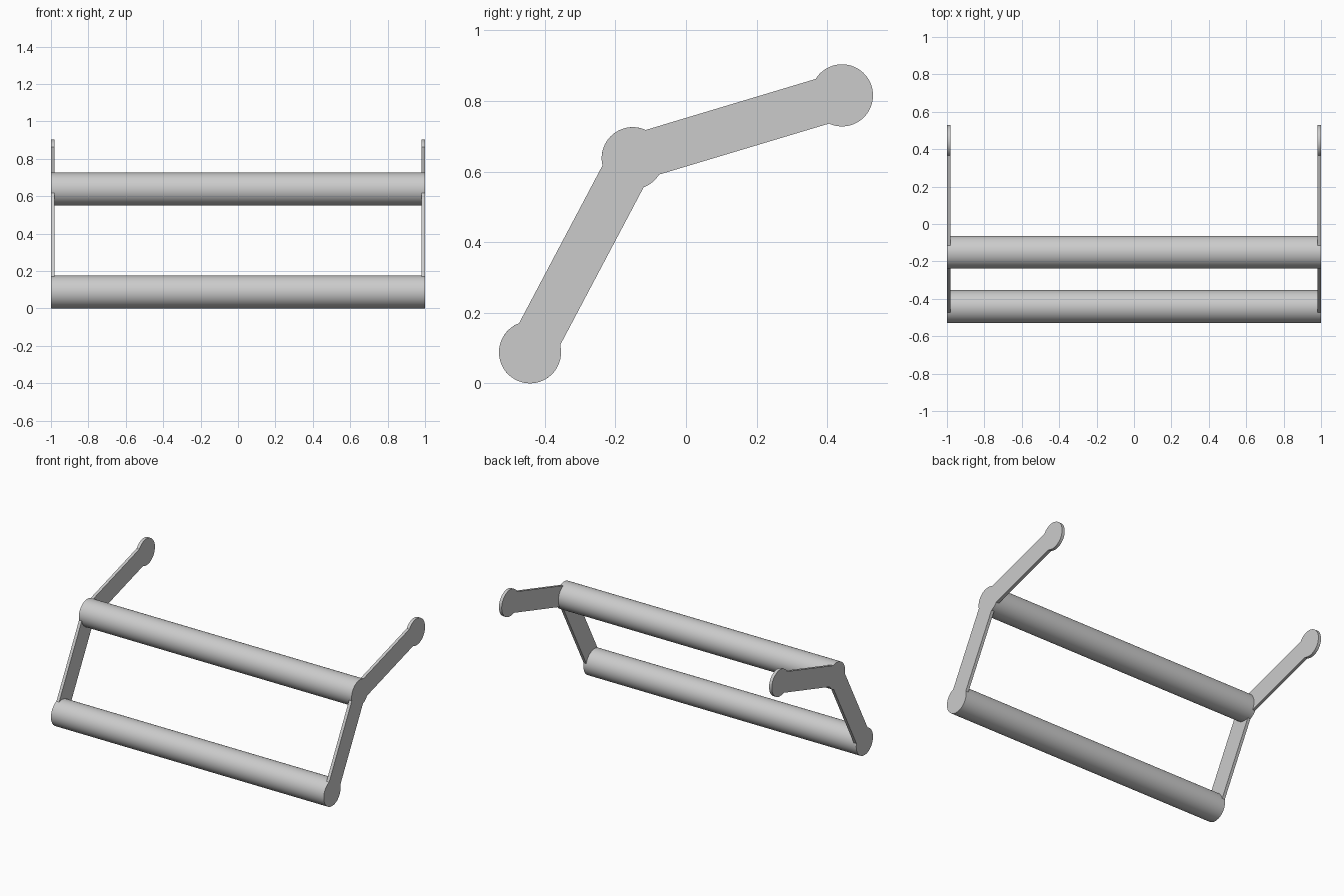
import bpy, bmesh
from math import asin, atan2, cos, sin, radians, degrees, pi

if "Cube" in bpy.data.objects:
    bpy.data.objects.remove(bpy.data.objects["Cube"])

# Joint centres (y, z) seen from the side
LOW, MID, TOP = (-0.442, 0.088), (-0.151, 0.638), (0.442, 0.816)
R, HALF_W, THICK = 0.088, 0.066, 0.02


def smooth(obj):
    bpy.context.view_layer.objects.active = obj
    bpy.ops.object.select_all(action='DESELECT')
    obj.select_set(True)
    bpy.ops.object.shade_smooth_by_angle(angle=radians(20))


def direction(a, b):
    return atan2(b[1] - a[1], b[0] - a[0])


def arc(c, start, end):
    n = max(6, int(degrees(end - start) / 5))
    return [(c[0] + R * cos(start + (end - start) * i / n),
             c[1] + R * sin(start + (end - start) * i / n)) for i in range(n + 1)]


def side_bracket(name, x):
    # Bent arm outline: round lobes joined by straight links
    low, up = direction(LOW, MID), direction(MID, TOP)
    gap = asin(HALF_W / R)
    outline = (arc(LOW, low + gap, low + 2 * pi - gap)
               + arc(MID, low + pi + gap, up + 2 * pi - gap)
               + arc(TOP, up - pi + gap, up + pi - gap)
               + arc(MID, up + gap, low + pi - gap))
    bm = bmesh.new()
    face = bm.faces.new([bm.verts.new((x, y, z)) for y, z in outline])
    ext = bmesh.ops.extrude_face_region(bm, geom=[face])
    moved = [v for v in ext['geom'] if isinstance(v, bmesh.types.BMVert)]
    bmesh.ops.translate(bm, verts=moved, vec=(THICK, 0, 0))
    if len([f for f in bm.faces if len(f.verts) > 4]) < 2:
        bm.faces.new(list(face.verts))
    bmesh.ops.recalc_face_normals(bm, faces=bm.faces)
    # Clean triangulation of the concave sides
    bmesh.ops.triangulate(bm, faces=[f for f in bm.faces if len(f.verts) > 4])
    mesh = bpy.data.meshes.new(name)
    bm.to_mesh(mesh)
    bm.free()
    obj = bpy.data.objects.new(name, mesh)
    bpy.context.collection.objects.link(obj)
    smooth(obj)


def roller(name, c):
    bpy.ops.mesh.primitive_cylinder_add(vertices=72, radius=R, depth=2 - 2 * THICK,
                                        location=(0, *c), rotation=(0, pi / 2, 0))
    bpy.context.object.name = name
    smooth(bpy.context.object)


# Side brackets
side_bracket("left_bracket", -1.0)
side_bracket("right_bracket", 1.0 - THICK)

# Cross tubes between the brackets
roller("lower_tube", LOW)
roller("upper_tube", MID)
